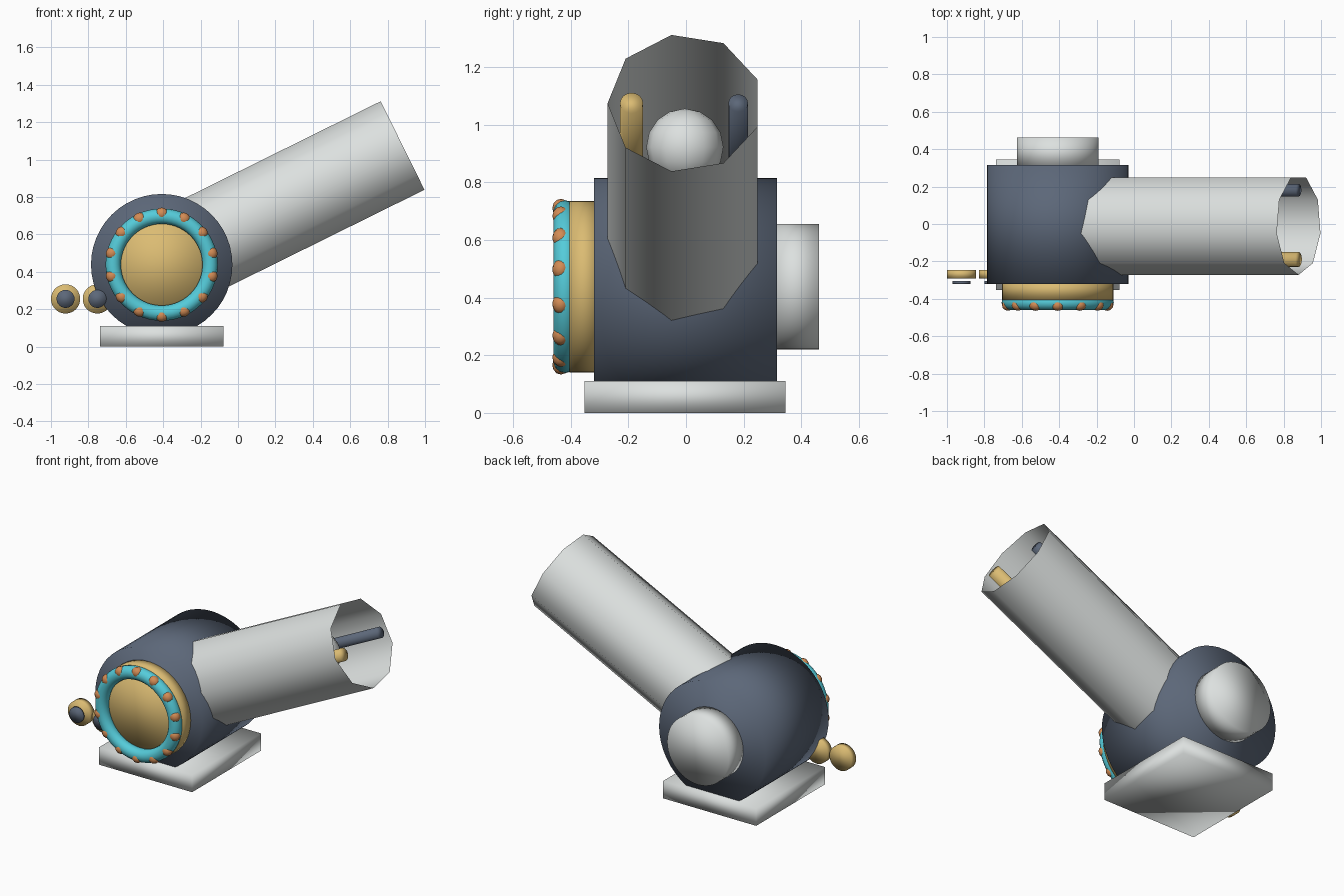
import bpy, bmesh, math
from mathutils import Vector, Matrix

cube = bpy.data.objects.get("Cube")
if cube:
    bpy.data.objects.remove(cube, do_unlink=True)


def material(name, r, g, b):
    m = bpy.data.materials.new(name)
    m.use_nodes = True
    m.diffuse_color = (r, g, b, 1)
    m.node_tree.nodes["Principled BSDF"].inputs["Base Color"].default_value = (r, g, b, 1)
    return m


GREY = material("light_grey", 0.72, 0.75, 0.74)
SLATE = material("slate_blue", 0.107, 0.136, 0.19)
GOLD = material("gold", 0.71, 0.5, 0.17)
TEAL = material("turquoise", 0.09, 0.6, 0.7)
ORANGE = material("copper_orange", 0.65, 0.26, 0.09)


def finish(name, bm, mat):
    bmesh.ops.recalc_face_normals(bm, faces=bm.faces)
    for f in bm.faces:
        f.smooth = True
    mesh = bpy.data.meshes.new(name)
    bm.to_mesh(mesh)
    bm.free()
    mesh.materials.append(mat)
    obj = bpy.data.objects.new(name, mesh)
    bpy.context.collection.objects.link(obj)
    return obj


def cylinder(name, mat, start, end, radius, sides=48, caps=True):
    """Cylinder between two points, first corner towards -y or +x."""
    start, end = Vector(start), Vector(end)
    axis = (end - start).normalized()
    u = Vector((1, 0, 0)) if abs(axis.y) > 0.9 else Vector((0, -1, 0))
    v = axis.cross(u)
    bm = bmesh.new()
    rings = []
    for centre in (start, end):
        ring = []
        for i in range(sides):
            a = math.tau * i / sides
            ring.append(bm.verts.new(centre + radius * (u * math.cos(a) + v * math.sin(a))))
        rings.append(ring)
    for i in range(sides):
        j = (i + 1) % sides
        bm.faces.new((rings[0][i], rings[0][j], rings[1][j], rings[1][i]))
    if caps:
        for ring in rings:
            bm.faces.new(ring)
    return finish(name, bm, mat)


def disc(name, mat, x, z, y0, y1, radius):
    return cylinder(name, mat, (x, y0, z), (x, y1, z), radius)


def ball(bm, centre, size, turn=0, segments=12):
    m = (Matrix.Translation(centre) @ Matrix.Rotation(turn, 4, 'Y')
         @ Matrix.Diagonal((*size, 1)))
    bmesh.ops.create_uvsphere(bm, u_segments=segments, v_segments=8, radius=1, matrix=m)


CX, CZ = -0.408, 0.438

# Base slab
bm = bmesh.new()
bmesh.ops.create_cube(bm, size=1, matrix=Matrix.Translation((CX, -0.004, 0.055))
                      @ Matrix.Diagonal((0.66, 0.697, 0.11, 1)))
finish("base", bm, GREY)

# Drum body, rear knob and front dial
disc("drum_body", SLATE, CX, CZ, -0.32, 0.315, 0.378)
disc("rear_knob", GREY, CX, CZ, 0.3, 0.462, 0.218)
disc("front_dial", GOLD, CX, CZ, -0.405, -0.3, 0.298)

# Ring around the dial
bm = bmesh.new()
N, M = 56, 14
grid = []
for i in range(N):
    a = math.tau * i / N
    row = []
    for j in range(M):
        b = math.tau * j / M
        r = 0.259 + 0.041 * math.cos(b)
        row.append(bm.verts.new((CX + r * math.cos(a), -0.42 + 0.04 * math.sin(b),
                                 CZ + r * math.sin(a))))
    grid.append(row)
for i in range(N):
    for j in range(M):
        k, l = (i + 1) % N, (j + 1) % M
        bm.faces.new((grid[i][j], grid[k][j], grid[k][l], grid[i][l]))
finish("dial_ring", bm, TEAL)

# Studs spaced round the ring
bm = bmesh.new()
for i in range(14):
    a = math.pi / 2 + math.tau * i / 14
    ball(bm, (CX + 0.272 * math.cos(a), -0.434, CZ + 0.272 * math.sin(a)),
         (0.033, 0.03, 0.035), -a)
finish("ring_studs", bm, ORANGE)

# Open nine-sided barrel, rising from the drum centre
root = Vector((CX, -0.004, CZ))
muzzle = Vector((0.88, -0.004, 1.075))
along = (muzzle - root).normalized()
cylinder("barrel", GREY, root, muzzle, 0.268, 9, caps=False)

# Ball and two rods inside the barrel
bm = bmesh.new()
ball(bm, muzzle - along * 0.345, (0.134, 0.134, 0.134))
finish("barrel_ball", bm, GREY)
for name, mat, y, r in (("front_rod", GOLD, -0.185, 0.04), ("rear_rod", SLATE, 0.185, 0.034)):
    tip = muzzle + Vector((0, y, 0))
    cylinder(name, mat, tip - along * 0.9, tip, r, 16)

# Pair of side buttons, each with a small cap in front
for name, x in (("outer", -0.922), ("inner", -0.752)):
    disc(name + "_button", GOLD, x, 0.255, -0.292, -0.245, 0.078)
    disc(name + "_button_cap", SLATE, x, 0.255, -0.322, -0.305, 0.048)
